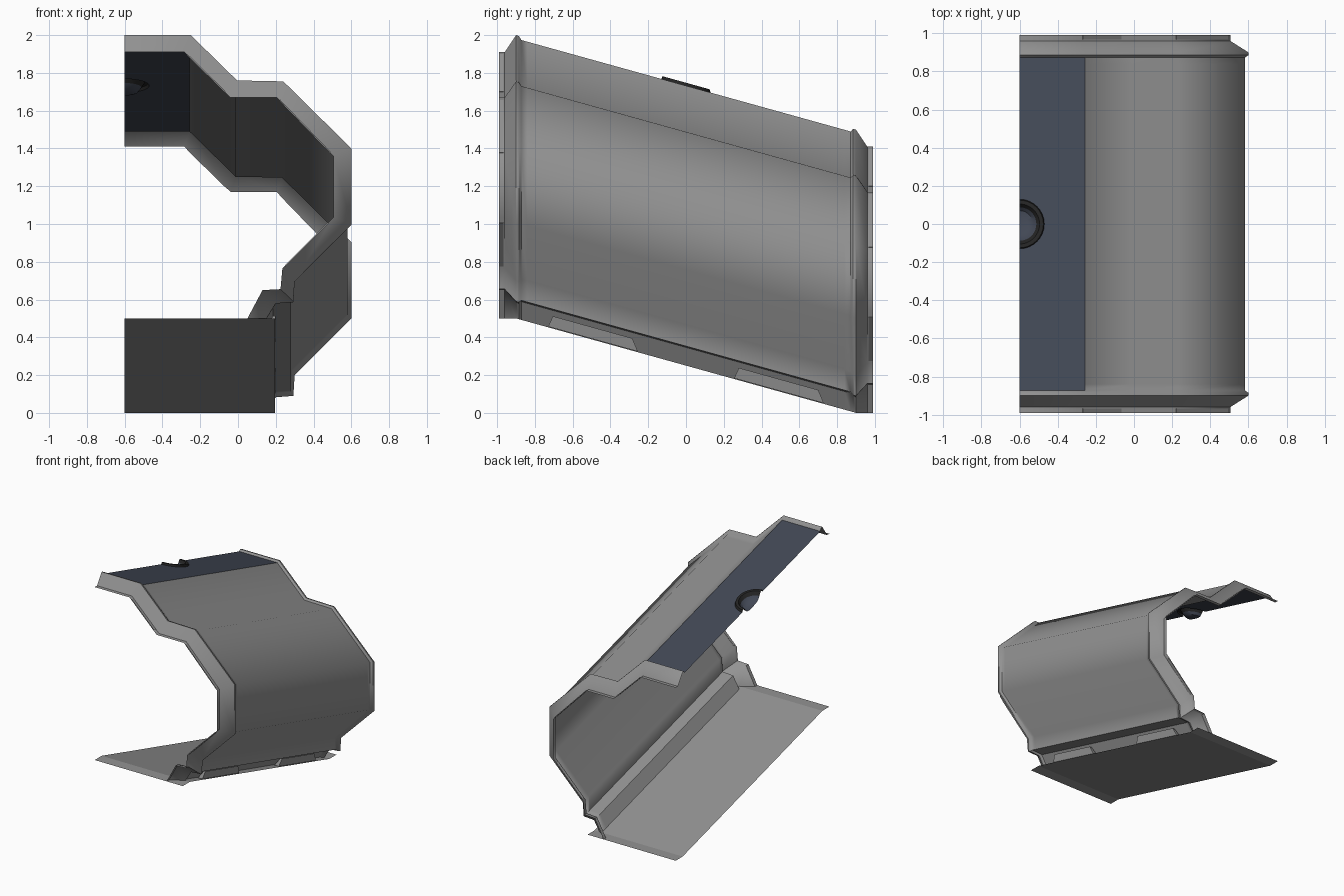
import bpy, math

if "Cube" in bpy.data.objects:
    bpy.data.objects.remove(bpy.data.objects["Cube"])

def mat(name, c):
    m = bpy.data.materials.new(name)
    m.diffuse_color = (*c, 1)
    m.use_nodes = True
    m.node_tree.nodes["Principled BSDF"].inputs["Base Color"].default_value = m.diffuse_color
    return m

GREY = mat("wall grey", (0.29, 0.29, 0.29))
BLUE = mat("roof blue", (0.054, 0.064, 0.09))
DARK = mat("vent dark", (0.018, 0.018, 0.018))

def shift(y):
    # the corridor descends 0.5 along y, with level ends
    return 0.25 - 0.5 * max(-0.5, min(0.5, y / 1.8))

def make(name, verts, faces, m, angle=50):
    me = bpy.data.meshes.new(name)
    me.from_pydata(verts, [], faces)
    me.materials.append(m)
    me.shade_smooth()
    me.set_sharp_from_angle(angle=math.radians(angle))
    ob = bpy.data.objects.new(name, me)
    bpy.context.collection.objects.link(ob)
    return ob

# Half-corridor cross-section: outer rib and narrow end rim
OUTER = [(-0.6, 1.5), (-0.25, 1.5), (-0.005, 1.26), (0.24, 1.255), (0.6, 0.9),
         (0.6, 0.5), (0.3, 0.2), (0.293, 0.09), (0.2, 0.083), (0.15, 0)]
RIM = [(-0.6, 1.41), (-0.285, 1.41), (-0.04, 1.17), (0.205, 1.17), (0.505, 0.86),
       (0.505, 0.535), (0.235, 0.265), (0.225, 0.155), (0.13, 0.15), (0.05, 0)]

def section(t):
    return [(a + (c - a) * t, b + (d - b) * t) for (a, b), (c, d) in zip(OUTER, RIM)]

BODY_T = 0.2
half = [(-0.99, 1), (-0.96, 1), (-0.9, 0), (-0.885, 0), (-0.872, BODY_T), (-0.84, BODY_T)]
stations = half + [(-y, t) for y, t in reversed(half)]

# Wall shell with end flanges; roof strip is left open for the blue panel
verts, faces = [], []
n = len(OUTER)
for y, t in stations:
    verts += [(x, y, z + shift(y)) for x, z in section(t)]
for i in range(len(stations) - 1):
    for j in range(n - 1):
        if j == 0 and 4 <= i < len(stations) - 5:
            continue
        a = i * n + j
        faces.append((a, a + 1, a + n + 1, a + n))
make("wall_shell", verts, faces, GREY)

# Floor: level ends and sloping middle
ys = (-0.99, -0.9, 0.9, 0.99)
fv = [(x, y, shift(y)) for y in ys for x in (-0.6, 0.195)]
make("floor", fv, [(2 * i, 2 * i + 1, 2 * i + 3, 2 * i + 2) for i in range(3)], GREY, 5)

# Blue roof panel with a half-round opening
ROOF_Z = section(BODY_T)[0][1]
EDGE_X = section(BODY_T)[1][0]
SEG = 16
R_OUT = 0.13

def arc(r, dz):
    out = []
    for k in range(SEG + 1):
        a = -math.pi / 2 + math.pi * k / SEG
        y = r * math.sin(a)
        out.append((-0.6 + r * math.cos(a), y, ROOF_Z + shift(y) + dz))
    return out

def roof_pt(x, y):
    return (x, y, ROOF_Z + shift(y))

outline = [roof_pt(-0.6, -0.872), roof_pt(EDGE_X, -0.872), roof_pt(EDGE_X, 0.872), roof_pt(-0.6, 0.872)]
outline += list(reversed(arc(R_OUT, 0)))
make("roof_panel", outline, [tuple(range(len(outline)))], BLUE)

# Vent ring and sunken half-disc
def lathe(name, rings, m, cap=False):
    v, f = [], []
    w = SEG + 1
    for r, dz in rings:
        v += arc(r, dz)
    for i in range(len(rings) - 1):
        for k in range(SEG):
            a = i * w + k
            f.append((a, a + 1, a + w + 1, a + w))
    if cap:
        f.append(tuple(range((len(rings) - 1) * w, len(rings) * w)))
    return make(name, v, f, m, 35)

lathe("vent_ring", [(R_OUT, 0), (0.125, 0.016), (0.105, 0.016), (0.088, -0.01)], DARK)
lathe("vent_disc", [(0.088, -0.01), (0.07, -0.032), (0.04, -0.042)], BLUE, True)

BOX = [(0, 1, 2, 3), (7, 6, 5, 4), (0, 4, 5, 1), (1, 5, 6, 2), (2, 6, 7, 3), (3, 7, 4, 0)]

# Trapezoid skirt panels along the floor edge
def skirt_panel(name, y0, y1):
    lo, hi = 0.004, 0.066
    prof = [(y0, lo, 0.19), (y1, lo, 0.19), (y1 - 0.03, hi, 0.2), (y0 + 0.025, hi, 0.2)]
    front = [(x, y, z + shift(y)) for y, z, x in prof]
    back = [(x - (0.04 if z < 0.03 else 0.015), y, z + shift(y)) for y, z, x in prof]
    make(name, front + back, BOX, GREY, 20)

skirt_panel("skirt_panel_front", -0.73, -0.255)
skirt_panel("skirt_panel_back", 0.255, 0.73)

# Shallow plates on the end rims
def rim_plate(name, j, f0, f1, s):
    (ax, az), (bx, bz) = RIM[j], RIM[j + 1]
    L = math.hypot(bx - ax, bz - az)
    nx, nz = -(bz - az) / L, (bx - ax) / L
    pts = []
    for h in (0.005, -0.002):
        for f, y in ((f0, 0.988), (f1, 0.988), (f1, 0.967), (f0, 0.967)):
            y *= s
            pts.append((ax + (bx - ax) * f + nx * h, y, az + (bz - az) * f + nz * h + shift(y)))
    fs = BOX if s < 0 else [tuple(reversed(q)) for q in BOX]
    make(name, pts, fs, GREY, 20)

for s, end in ((-1, "front"), (1, "back")):
    for j, f0, f1 in ((1, 0.06, 0.88), (3, 0.05, 0.95), (5, 0.1, 0.95)):
        rim_plate(f"rim_plate_{end}_{j}", j, f0, f1, s)
